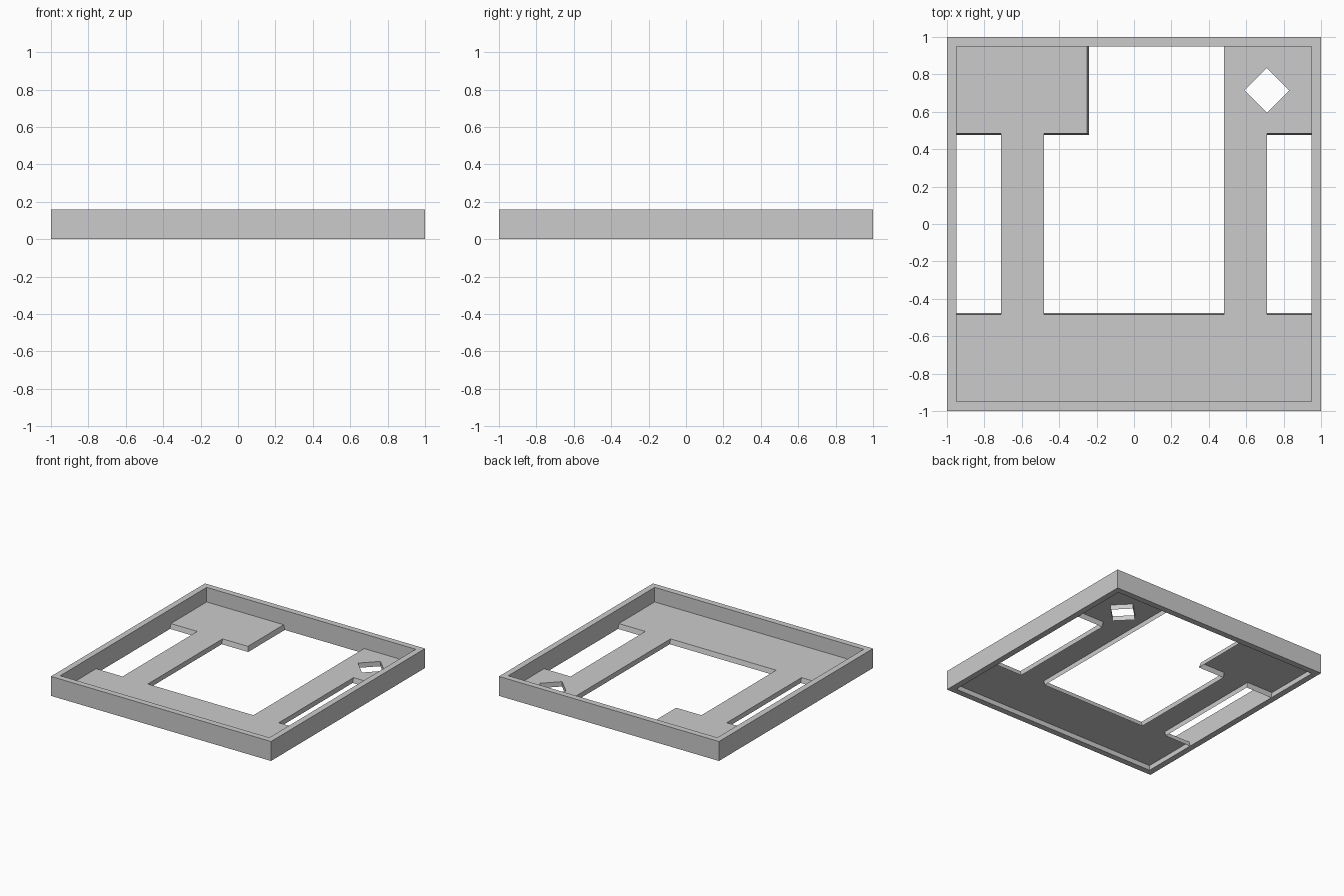
import bpy, bmesh

if "Cube" in bpy.data.objects:
    bpy.data.objects.remove(bpy.data.objects["Cube"])

WALL_TOP, INNER = 0.16, 0.95
FLOOR_Z = 0.04


def make_object(name, bm):
    mesh = bpy.data.meshes.new(name)
    bm.to_mesh(mesh)
    bm.free()
    obj = bpy.data.objects.new(name, mesh)
    bpy.context.collection.objects.link(obj)
    return obj


def loop(bm, pts, z):
    verts = [bm.verts.new((x, y, z)) for x, y in pts]
    edges = [bm.edges.new((verts[i], verts[i - 1])) for i in range(len(verts))]
    return verts, edges


# Square outer frame
bm = bmesh.new()
rings = []
for half, z in ((1, 0), (1, WALL_TOP), (INNER, WALL_TOP), (INNER, 0)):
    pts = [(-half, -half), (half, -half), (half, half), (-half, half)]
    rings.append([bm.verts.new((x, y, z)) for x, y in pts])
for k in range(4):
    a, b = rings[k], rings[(k + 1) % 4]
    for i in range(4):
        j = (i + 1) % 4
        bm.faces.new((a[i], a[j], b[j], b[i]))
bmesh.ops.recalc_face_normals(bm, faces=bm.faces[:])
make_object("outer_frame", bm)

# Floor sheet with cutouts and a diamond hole
I, E = INNER, 0.485
outline = [(-I, -I), (I, -I), (I, -E), (0.71, -E), (0.71, E), (I, E), (I, I),
           (0.48, I), (0.48, -E), (-0.48, -E), (-0.48, E), (-0.25, E),
           (-0.25, I), (-I, I), (-I, E), (-0.71, E), (-0.71, -E), (-I, -E)]
cx, cy, r = 0.71, 0.715, 0.12
diamond = [(cx + r, cy), (cx, cy + r), (cx - r, cy), (cx, cy - r)]

bm = bmesh.new()
edges = loop(bm, outline, FLOOR_Z)[1] + loop(bm, diamond, FLOOR_Z)[1]
bmesh.ops.triangle_fill(bm, use_beauty=True, edges=edges, normal=(0, 0, 1))
floor_faces = bm.faces[:]


# Turned-down lips around every cutout, slightly sloped on the wide pads
def against_frame(edge):
    a, b = (v.co for v in edge.verts)
    return any(abs(a[k] - b[k]) < 1e-4 and abs(abs(a[k]) - I) < 1e-4
               for k in (0, 1))


lip = [e for e in bm.edges if e.is_boundary and not against_frame(e)]
new = bmesh.ops.extrude_edge_only(bm, edges=lip)["geom"]
for v in [g for g in new if isinstance(g, bmesh.types.BMVert)]:
    v.co.z = 0
    if abs(abs(v.co.y) - E) < 1e-4:
        v.co.y *= 0.475 / E
    if abs(v.co.x + 0.25) < 1e-4:
        v.co.x = -0.24
bmesh.ops.recalc_face_normals(bm, faces=bm.faces[:])
if floor_faces[0].normal.z < 0:
    bmesh.ops.reverse_faces(bm, faces=bm.faces[:])
bmesh.ops.dissolve_limit(bm, angle_limit=0.01, verts=[], edges=bm.edges[:])
make_object("floor_panel", bm)
